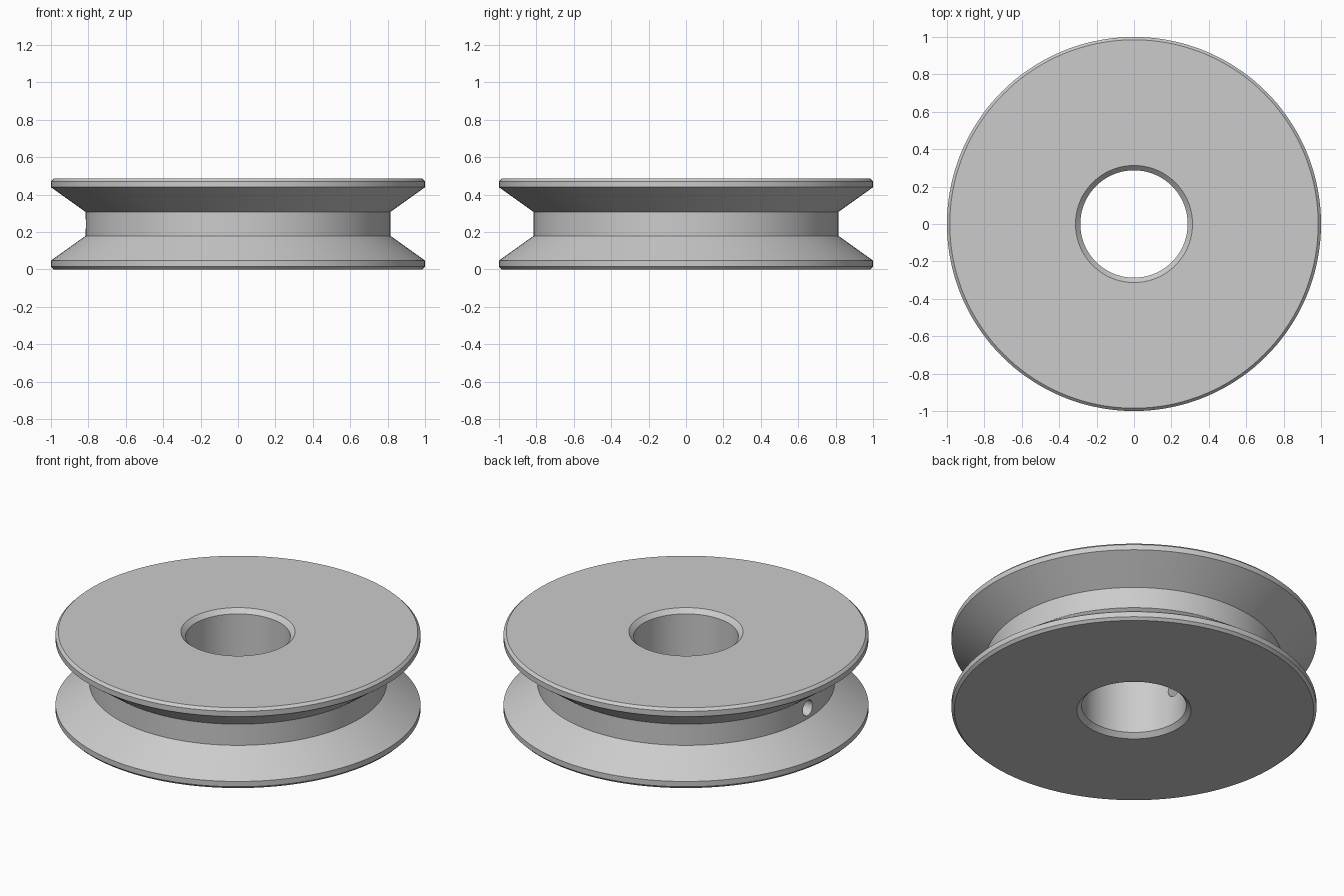
import bpy, bmesh, math
from mathutils import Matrix, Vector

cube = bpy.data.objects.get("Cube")
if cube:
    bpy.data.objects.remove(cube, do_unlink=True)

HEIGHT = 0.486
MID = HEIGHT / 2
SEGMENTS = 144


def make_material(name, color):
    mat = bpy.data.materials.new(name)
    mat.use_nodes = True
    mat.diffuse_color = color
    mat.node_tree.nodes["Principled BSDF"].inputs["Base Color"].default_value = color
    return mat


def add_object(name, bm):
    bmesh.ops.recalc_face_normals(bm, faces=bm.faces)
    mesh = bpy.data.meshes.new(name)
    bm.to_mesh(mesh)
    bm.free()
    obj = bpy.data.objects.new(name, mesh)
    bpy.context.collection.objects.link(obj)
    return obj


def lathe(name, profile):
    """Spin a closed (radius, z) profile around the z axis."""
    bm = bmesh.new()
    verts = [bm.verts.new((r, 0, z)) for r, z in profile]
    edges = [bm.edges.new((v, verts[i - 1])) for i, v in enumerate(verts)]
    bmesh.ops.spin(bm, geom=verts + edges, cent=(0, 0, 0), axis=(0, 0, 1),
                   angle=math.tau, steps=SEGMENTS, use_duplicate=False)
    bmesh.ops.remove_doubles(bm, verts=bm.verts, dist=1e-5)
    return add_object(name, bm)


# Pulley wheel: lower half profile from bore to groove, mirrored for the upper half
lower = [(0.287, 0.026), (0.313, 0), (0.985, 0), (1, 0.015), (1, 0.047), (0.815, 0.179)]
upper = [(r, HEIGHT - z) for r, z in reversed(lower)]
wheel = lathe("pulley_wheel", lower + upper)
wheel.data.materials.append(make_material("light grey metal", (0.6, 0.6, 0.6, 1)))

# Radial pin hole from the groove floor to the bore
bm = bmesh.new()
bmesh.ops.create_cone(bm, cap_ends=True, segments=32, radius1=0.046, radius2=0.046, depth=0.75,
                      matrix=Matrix.Translation(Vector((-0.525, 0, MID)))
                      @ Matrix.Rotation(math.pi / 2, 4, 'Y'))
cutter = add_object("pin_hole_cutter", bm)
cutter.hide_render = True

cut = wheel.modifiers.new("pin_hole", 'BOOLEAN')
cut.operation = 'DIFFERENCE'
cut.solver = 'EXACT'
cut.object = cutter

bpy.ops.object.select_all(action='DESELECT')
wheel.select_set(True)
bpy.context.view_layer.objects.active = wheel
bpy.ops.object.modifier_apply(modifier=cut.name)
bpy.data.objects.remove(cutter, do_unlink=True)
bpy.ops.object.shade_smooth_by_angle(angle=math.radians(30))
